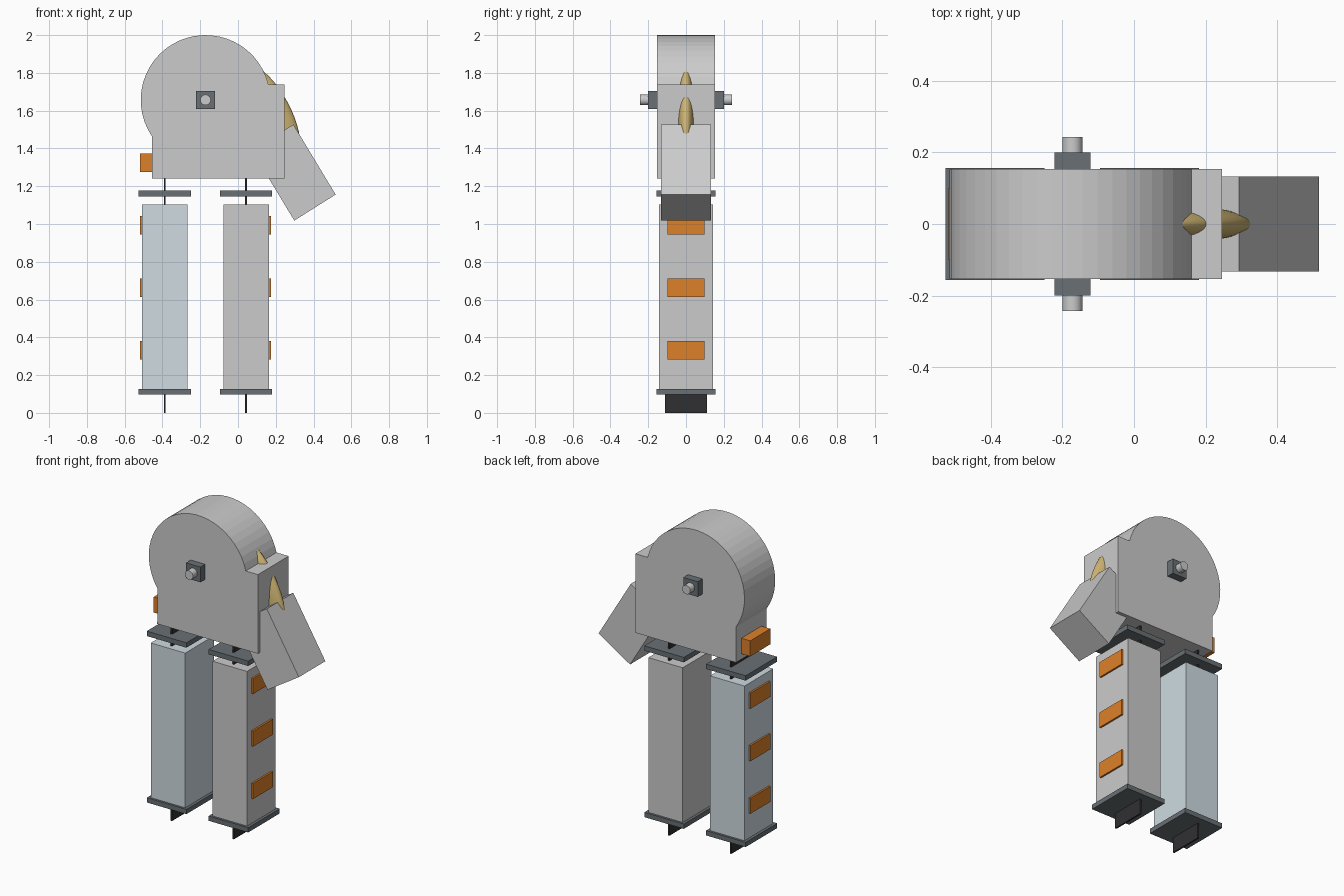
import bpy, bmesh, math
from mathutils import Matrix

if "Cube" in bpy.data.objects:
    bpy.data.objects.remove(bpy.data.objects["Cube"])


def material(name, rgb):
    m = bpy.data.materials.new(name)
    m.diffuse_color = (*rgb, 1)
    m.use_nodes = True
    m.node_tree.nodes["Principled BSDF"].inputs["Base Color"].default_value = m.diffuse_color
    return m


STEEL = material("dark_steel", (0.14, 0.16, 0.175))
BLACK = material("black", (0.03, 0.03, 0.033))
ORANGE = material("orange", (0.73, 0.22, 0.023))
GOLD = material("gold", (0.62, 0.46, 0.17))
PALE = material("pale_blue", (0.62, 0.71, 0.75))


def finish(name, bm, mat=None):
    bmesh.ops.recalc_face_normals(bm, faces=bm.faces[:])
    me = bpy.data.meshes.new(name)
    bm.to_mesh(me)
    bm.free()
    ob = bpy.data.objects.new(name, me)
    bpy.context.collection.objects.link(ob)
    if mat:
        me.materials.append(mat)
    return ob


def box(name, x, y, z, mat=None):
    """Box from (min, max) ranges."""
    bm = bmesh.new()
    bmesh.ops.create_cube(bm, size=1)
    for v in bm.verts:
        v.co = [(r[0] + r[1]) / 2 + c * (r[1] - r[0]) for c, r in zip(v.co, (x, y, z))]
    return finish(name, bm, mat)


def prism(name, points, half):
    """Extrude an x-z outline symmetrically along y."""
    bm = bmesh.new()
    face = bm.faces.new([bm.verts.new((x, -half, z)) for x, z in points])
    ext = bmesh.ops.extrude_face_region(bm, geom=[face])
    for g in ext["geom"]:
        if isinstance(g, bmesh.types.BMVert):
            g.co.y = half
    return finish(name, bm)


def smooth(ob):
    bpy.ops.object.select_all(action='DESELECT')
    ob.select_set(True)
    bpy.context.view_layer.objects.active = ob
    bpy.ops.object.shade_smooth_by_angle()


# Rounded body: drum arc merged with the rectangular lower block
CX, CZ, R = -0.172, 1.657, 0.343
a0, a1, n = math.asin((1.738 - CZ) / R), math.pi + 0.597, 28
outline = [(CX + R * math.cos(a0 + (a1 - a0) * i / n),
            CZ + R * math.sin(a0 + (a1 - a0) * i / n)) for i in range(n + 1)]
outline += [(-0.456, 1.24), (0.246, 1.24), (0.246, 1.738)]
prism("body", outline, 0.153)

# Tilted box on the front end
prism("tilted_box", [(0.293, 1.527), (0.517, 1.156), (0.298, 1.018), (0.074, 1.389)], 0.132)

# Axle block and pin passing through the drum
box("axle_block", (CX - 0.05, CX + 0.05), (-0.2, 0.2), (CZ - 0.048, CZ + 0.048), STEEL)
bm = bmesh.new()
bmesh.ops.create_cone(bm, cap_ends=True, segments=24, radius1=0.028, radius2=0.028, depth=0.486,
                      matrix=Matrix.Translation((CX, 0, CZ)) @ Matrix.Rotation(math.pi / 2, 4, 'X'))
smooth(finish("axle_pin", bm))

# Gold fin, mostly buried in the body
bm = bmesh.new()
tilt = Matrix.Rotation(-math.atan2(37, 69), 4, 'Y')
bmesh.ops.create_uvsphere(bm, u_segments=32, v_segments=20, radius=1,
                          matrix=Matrix.Translation((0.166, 0, 1.592)) @ tilt
                          @ Matrix.Diagonal((0.11, 0.047, 0.28, 1)))
smooth(finish("gold_fin", bm, GOLD))

# Rear marker block
box("rear_marker", (-0.518, -0.45), (-0.1, 0.1), (1.275, 1.373), ORANGE)

# Legs with end plates, thin blades and orange stripes on the outer side
for label, cx, side, mat in (("rear", -0.388, -1, PALE), ("front", 0.043, 1, None)):
    box(label + "_leg", (cx - 0.12, cx + 0.12), (-0.143, 0.143), (0.12, 1.102), mat)
    for part, z0, z1 in (("lower", 0.097, 0.127), ("upper", 1.146, 1.177)):
        box(f"{label}_{part}_plate", (cx - 0.138, cx + 0.138), (-0.157, 0.157), (z0, z1), STEEL)
    for part, z0, z1 in (("foot", 0, 0.11), ("neck", 1.09, 1.25)):
        box(f"{label}_{part}_blade", (cx - 0.005, cx + 0.005), (-0.11, 0.11), (z0, z1), BLACK)
    for i, z in enumerate((0.332, 0.663, 0.994)):
        xs = sorted((cx + side * 0.1, cx + side * 0.131))
        box(f"{label}_stripe_{i + 1}", xs, (-0.098, 0.098), (z - 0.049, z + 0.049), ORANGE)
